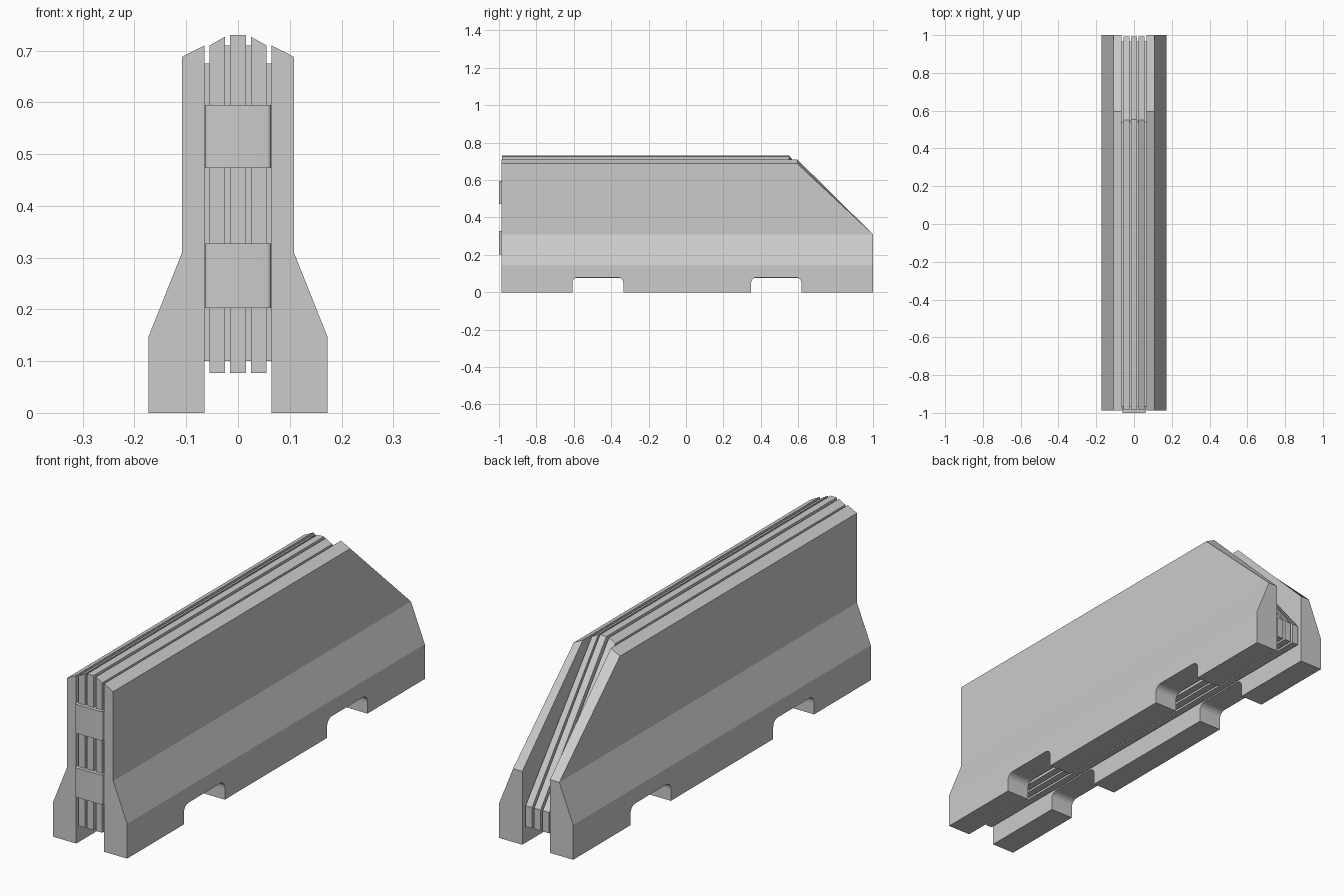
import bpy
import bmesh
from mathutils import Vector

if "Cube" in bpy.data.objects:
    bpy.data.objects.remove(bpy.data.objects["Cube"])

concrete = bpy.data.materials.new("concrete_grey")
concrete.use_nodes = True
concrete.diffuse_color = (0.6, 0.6, 0.6, 1)
concrete.node_tree.nodes["Principled BSDF"].inputs["Base Color"].default_value = (0.6, 0.6, 0.6, 1)


def finish(name, bm):
    bmesh.ops.recalc_face_normals(bm, faces=bm.faces)
    mesh = bpy.data.meshes.new(name)
    bm.to_mesh(mesh)
    bm.free()
    mesh.materials.append(concrete)
    obj = bpy.data.objects.new(name, mesh)
    bpy.context.collection.objects.link(obj)
    return obj


def loft(name, profile, front, knee, back, end_top, side=1):
    """Run an x-z profile along y; after the knee its top slopes down to end_top."""
    bm = bmesh.new()
    rings = []
    for y, top in ((front, 9), (knee, 9), (back, end_top)):
        rings.append([bm.verts.new((side * x, y, min(z, top))) for x, z in profile])
    # the profile runs up one side, so squeezed points may coincide at the end
    for a, b in zip(rings, rings[1:]):
        for i in range(len(profile)):
            j = (i + 1) % len(profile)
            bm.faces.new((a[i], a[j], b[j], b[i]))
    bm.faces.new(rings[0])
    bm.faces.new(rings[-1])
    bmesh.ops.remove_doubles(bm, verts=bm.verts, dist=0.0001)
    return finish(name, bm)


def box(name, x, y, z, bevel_axis, radius):
    """Box from ranges, with the edges along one axis rounded."""
    bm = bmesh.new()
    bmesh.ops.create_cube(bm, size=1)
    for v in bm.verts:
        v.co = Vector([r[0] if c < 0 else r[1] for c, r in zip(v.co, (x, y, z))])
    edges = [e for e in bm.edges
             if abs((e.verts[0].co - e.verts[1].co).normalized()[bevel_axis]) > 0.9]
    bmesh.ops.bevel(bm, geom=edges, offset=radius, segments=4, profile=0.5,
                    affect='EDGES')
    return finish(name, bm)


# Outer side walls, with rounded forklift notches cut through the feet
wall = [(0.065, 0), (0.173, 0), (0.173, 0.147), (0.108, 0.31),
        (0.108, 0.688), (0.065, 0.71)]
for name, side in (("left_wall", 1), ("right_wall", -1)):
    obj = loft(name, wall, -0.987, 0.595, 1, 0.31, side)
    for y in ((-0.608, -0.335), (0.348, 0.617)):
        cutter = box("notch_cutter", (-0.3, 0.3), y, (-0.2, 0.08), 0, 0.03)
        cutter.hide_render = True
        mod = obj.modifiers.new("notch", 'BOOLEAN')
        mod.operation = 'DIFFERENCE'
        mod.solver = 'EXACT'
        mod.object = cutter
        bpy.context.view_layer.objects.active = obj
        bpy.ops.object.modifier_apply(modifier=mod.name)
        bpy.data.objects.remove(cutter)

# Recessed core: tall in the middle, lower beside the walls
loft("core_middle", [(-0.04, 0.1), (0.04, 0.1), (0.04, 0.71), (-0.04, 0.71)],
     -0.965, 0.54, 0.965, 0.165)
for name, side in (("left_core", 1), ("right_core", -1)):
    loft(name, [(0.04, 0.1), (0.065, 0.1), (0.065, 0.675), (0.04, 0.675)],
         -0.965, 0.54, 0.965, 0.15, side)

# Three raised slats around the core
loft("middle_slat", [(-0.015, 0.077), (0.015, 0.077), (0.015, 0.73), (-0.015, 0.73)],
     -0.985, 0.553, 0.992, 0.165)
for name, side in (("left_slat", 1), ("right_slat", -1)):
    loft(name, [(0.025, 0.077), (0.055, 0.077), (0.055, 0.71), (0.025, 0.727)],
         -0.985, 0.55, 0.992, 0.165, side)

# Bands across the front end
for name, z in (("lower_band", (0.203, 0.327)), ("upper_band", (0.473, 0.595))):
    band = box(name, (-0.064, 0.064), (-1, -0.96), z, 2, 0.008)
    bpy.ops.object.select_all(action='DESELECT')
    band.select_set(True)
    bpy.context.view_layer.objects.active = band
    bpy.ops.object.shade_smooth_by_angle()
